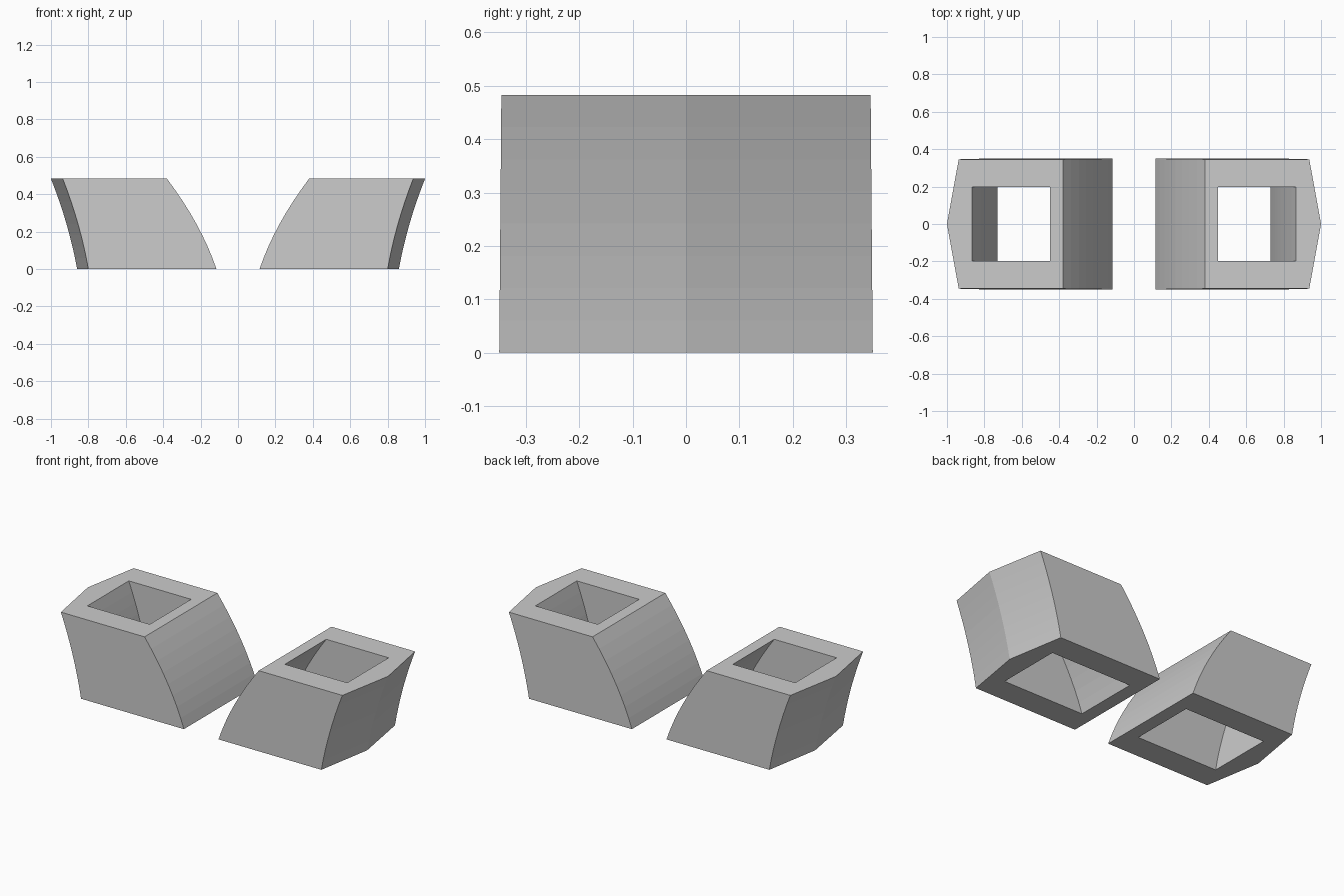
import bpy, bmesh

if "Cube" in bpy.data.objects:
    bpy.data.objects.remove(bpy.data.objects["Cube"])

H = 0.483
STEPS = 8


def curve(bottom, top, bow, t):
    # bowed wall: steep at the foot, leaning outwards towards the top
    return bottom + (top - bottom) * t - 4 * bow * t * (1 - t)


def make_block(name, side):
    bm = bmesh.new()
    outer, inner = [], []
    for i in range(STEPS + 1):
        t = i / STEPS
        z = H * t
        w = 0.35 - 0.004 * t
        xi = curve(0.115, 0.38, 0.025, t)
        xo = curve(0.80, 0.937, 0.013, t)
        xt = curve(0.86, 1.0, 0.013, t)
        hi = curve(0.195, 0.45, 0.024, t)
        ho = curve(0.73, 0.865, 0.013, t)
        # pentagonal shell ring and rectangular opening ring
        outer.append([bm.verts.new((side * x, y, z)) for x, y in
                      ((xi, -w), (xo, -w), (xt, 0), (xo, w), (xi, w))])
        inner.append([bm.verts.new((side * x, y, z)) for x, y in
                      ((hi, -0.197), (ho, -0.197), (ho, 0.197), (hi, 0.197))])

    # outer and opening walls
    for rings in (outer, inner):
        for a, b in zip(rings, rings[1:]):
            n = len(a)
            for k in range(n):
                m = (k + 1) % n
                bm.faces.new((a[k], a[m], b[m], b[k]))

    # top and bottom rims
    for o, h in ((outer[0], inner[0]), (outer[-1], inner[-1])):
        bm.faces.new((o[0], o[1], h[1], h[0]))
        bm.faces.new((o[1], o[2], h[1]))
        bm.faces.new((o[2], h[2], h[1]))
        bm.faces.new((o[2], o[3], h[2]))
        bm.faces.new((o[3], o[4], h[3], h[2]))
        bm.faces.new((o[4], o[0], h[0], h[3]))

    bmesh.ops.recalc_face_normals(bm, faces=bm.faces[:])
    mesh = bpy.data.meshes.new(name)
    bm.to_mesh(mesh)
    bm.free()
    bpy.context.collection.objects.link(bpy.data.objects.new(name, mesh))


# mirrored pair of hollow leaning blocks
make_block("right_hollow_block", 1)
make_block("left_hollow_block", -1)
